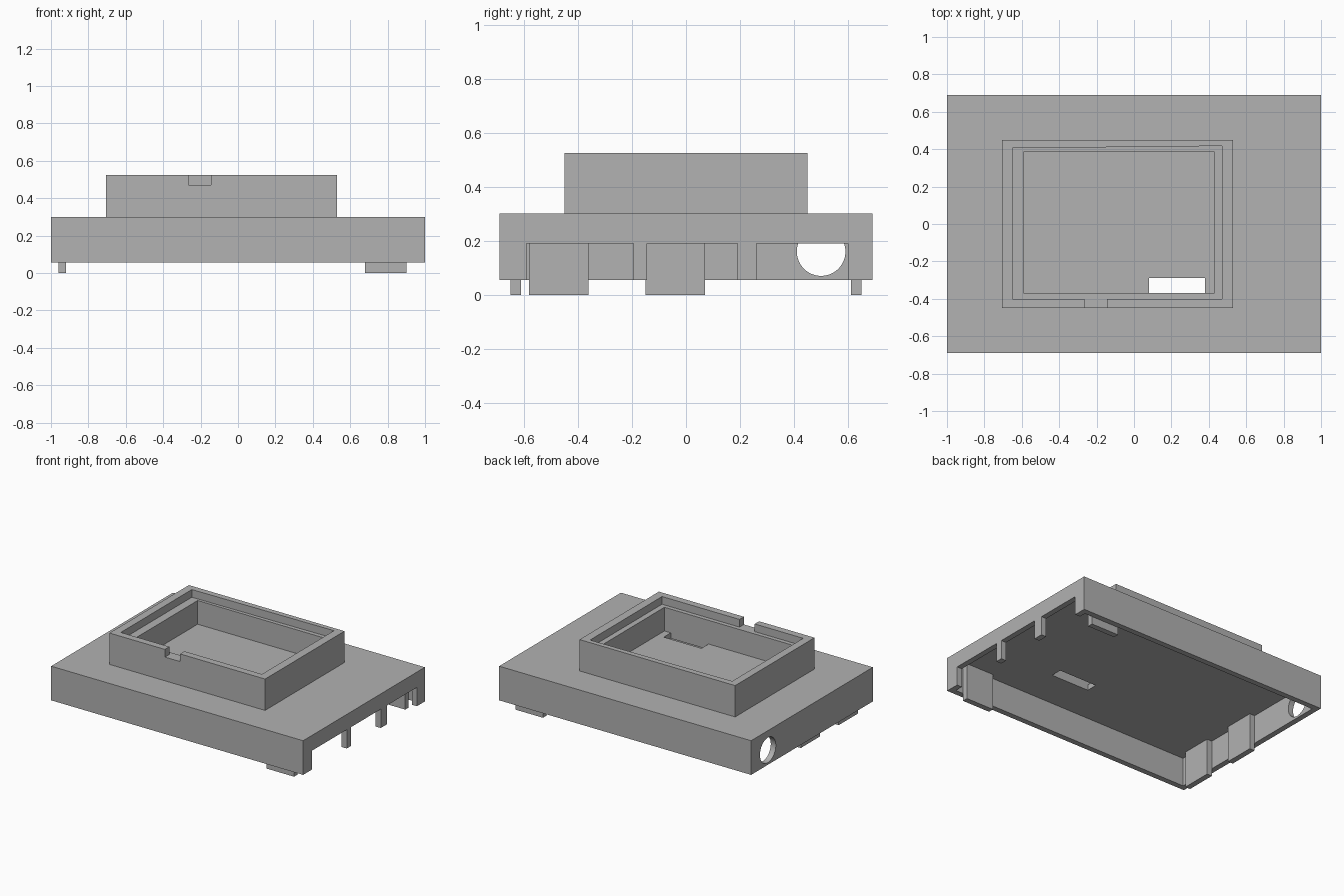
import bpy, bmesh, math
from mathutils import Matrix

cube = bpy.data.objects.get("Cube")
if cube:
    bpy.data.objects.remove(cube, do_unlink=True)

GREY = (0.445, 0.445, 0.445, 1.0)
mat = bpy.data.materials.new("plain grey")
mat.use_nodes = True
mat.diffuse_color = GREY
mat.node_tree.nodes["Principled BSDF"].inputs["Base Color"].default_value = GREY


def add_object(name, bm):
    bmesh.ops.recalc_face_normals(bm, faces=bm.faces)
    mesh = bpy.data.meshes.new(name)
    bm.to_mesh(mesh)
    bm.free()
    mesh.materials.append(mat)
    obj = bpy.data.objects.new(name, mesh)
    bpy.context.collection.objects.link(obj)
    return obj


def prism(name, outline, z0, z1):
    """Upright solid with the given outline."""
    bm = bmesh.new()
    face = bm.faces.new([bm.verts.new((x, y, z0)) for x, y in outline])
    top = bmesh.ops.extrude_face_region(bm, geom=[face])["geom"]
    for v in top:
        if isinstance(v, bmesh.types.BMVert):
            v.co.z = z1
    return add_object(name, bm)


def box(name, x0, x1, y0, y1, z0, z1):
    return prism(name, [(x0, y0), (x1, y0), (x1, y1), (x0, y1)], z0, z1)


def cut(target, cutter):
    """Subtract the cutter and discard it."""
    cutter.hide_render = True
    mod = target.modifiers.new("cut", 'BOOLEAN')
    mod.operation = 'DIFFERENCE'
    mod.solver = 'EXACT'
    mod.object = cutter
    bpy.context.view_layer.objects.active = target
    bpy.ops.object.modifier_apply(modifier=mod.name)
    bpy.data.objects.remove(cutter, do_unlink=True)


BOTTOM, TOP, WALL = 0.055, 0.30, 0.04
HX, HY = 1.0, 0.69
CEILING = TOP - WALL

# Hollow case, open underneath
case = box("case_shell", -HX, HX, -HY, HY, BOTTOM, TOP)
cut(case, box("cavity", -HX + WALL, HX - WALL, -HY + WALL, HY - WALL, -0.1, CEILING))

# Connector openings in the left wall
for y0, y1 in [(-0.59, -0.195), (-0.145, 0.19), (0.26, 0.60)]:
    cut(case, box("opening", 0.9, 1.1, y0, y1, -0.1, 0.19))

# Round cable hole in the right wall
bm = bmesh.new()
bmesh.ops.create_cone(bm, cap_ends=True, segments=64, radius1=0.09, radius2=0.09, depth=0.2,
                      matrix=Matrix.Translation((-1, 0.5, 0.16)) @ Matrix.Rotation(math.pi / 2, 4, 'Y'))
cut(case, add_object("cable_hole", bm))

# Ribbon slot through the floor of the screen pocket
cut(case, box("slot", 0.08, 0.38, -0.37, -0.29, 0.2, 0.4))

# Raised screen frame with stepped recess and a notch in the front rim
RIM, LEDGE = 0.525, 0.47
frame = box("screen_frame", -0.705, 0.53, -0.45, 0.45, TOP, RIM)
cut(frame, box("pocket", -0.59, 0.43, -0.37, 0.385, 0.2, 0.6))
cut(frame, prism("recess", [(-0.65, -0.40), (0.47, -0.40), (0.47, 0.417), (-0.65, 0.405)], LEDGE, 0.6))
cut(frame, box("rim_notch", -0.265, -0.145, -0.5, -0.39, LEDGE, 0.6))

# Snap tabs inside the walls, reaching below the rim
box("front_tab", 0.68, 0.90, -HY + WALL, -HY + 2 * WALL, 0, CEILING)
box("back_tab", 0.68, 0.90, HY - 2 * WALL, HY - WALL, 0, CEILING)
for name, y in [("right_front_tab", -0.58), ("right_middle_tab", -0.15)]:
    box(name, -HX + WALL, -HX + 2 * WALL, y, y + 0.22, 0, CEILING)
